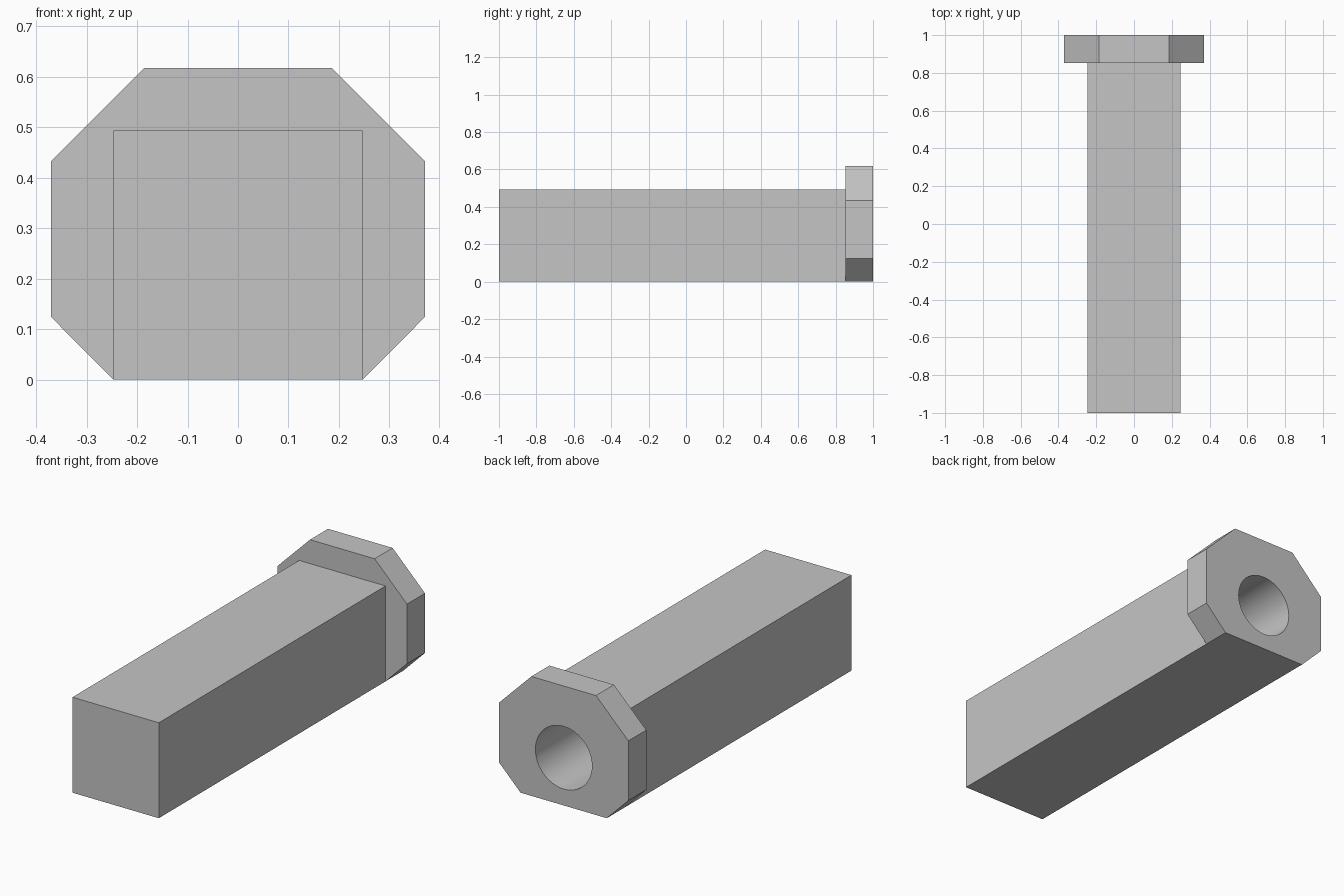
import bpy
import bmesh
import math
from mathutils import Matrix, Vector

cube = bpy.data.objects.get("Cube")
if cube:
    bpy.data.objects.remove(cube, do_unlink=True)

HALF = 0.247          # half width of the square shaft
BACK, SEAT, FRONT = 1.0, 0.853, -1.0
BORE_RADIUS, BORE_DEPTH = 0.162, 1.75

grey = bpy.data.materials.new("light_grey")
grey.use_nodes = True
colour = (0.56, 0.56, 0.56, 1)
grey.diffuse_color = colour
grey.node_tree.nodes["Principled BSDF"].inputs["Base Color"].default_value = colour


def add_object(name, bm):
    bmesh.ops.recalc_face_normals(bm, faces=bm.faces)
    mesh = bpy.data.meshes.new(name)
    bm.to_mesh(mesh)
    bm.free()
    mesh.materials.append(grey)
    obj = bpy.data.objects.new(name, mesh)
    bpy.context.collection.objects.link(obj)
    return obj


def prism(name, half_profile, y0, y1):
    """Extrude a profile, mirrored across x = 0, along y."""
    outline = half_profile + [(-x, z) for x, z in reversed(half_profile)]
    bm = bmesh.new()
    face = bm.faces.new([bm.verts.new((x, y0, z)) for x, z in outline])
    result = bmesh.ops.extrude_face_region(bm, geom=[face])
    moved = [v for v in result["geom"] if isinstance(v, bmesh.types.BMVert)]
    bmesh.ops.translate(bm, verts=moved, vec=Vector((0, y1 - y0, 0)))
    return add_object(name, bm)


# Square shaft and chamfered end flange
shaft = prism("shaft", [(HALF, 0), (HALF, 2 * HALF)], FRONT, SEAT)
flange = prism("end_flange", [(HALF, 0), (0.37, 0.124), (0.37, 0.433), (0.185, 0.618)],
               SEAT, BACK)

# Round blind bore, cut from the flange end
bm = bmesh.new()
bmesh.ops.create_cone(bm, cap_ends=True, segments=48, radius1=BORE_RADIUS,
                      radius2=BORE_RADIUS, depth=BORE_DEPTH + 0.1,
                      matrix=Matrix.Translation((0, BACK + 0.05 - BORE_DEPTH / 2, HALF))
                      @ Matrix.Rotation(math.pi / 2, 4, "X"))
cutter = add_object("bore_cutter", bm)
cutter.hide_render = True

for part in (shaft, flange):
    cut = part.modifiers.new("bore", "BOOLEAN")
    cut.operation = "DIFFERENCE"
    cut.solver = "EXACT"
    cut.object = cutter
    bpy.ops.object.select_all(action="DESELECT")
    part.select_set(True)
    bpy.context.view_layer.objects.active = part
    bpy.ops.object.modifier_apply(modifier=cut.name)
    bpy.ops.object.shade_smooth_by_angle(angle=math.radians(30))

bpy.data.objects.remove(cutter, do_unlink=True)
